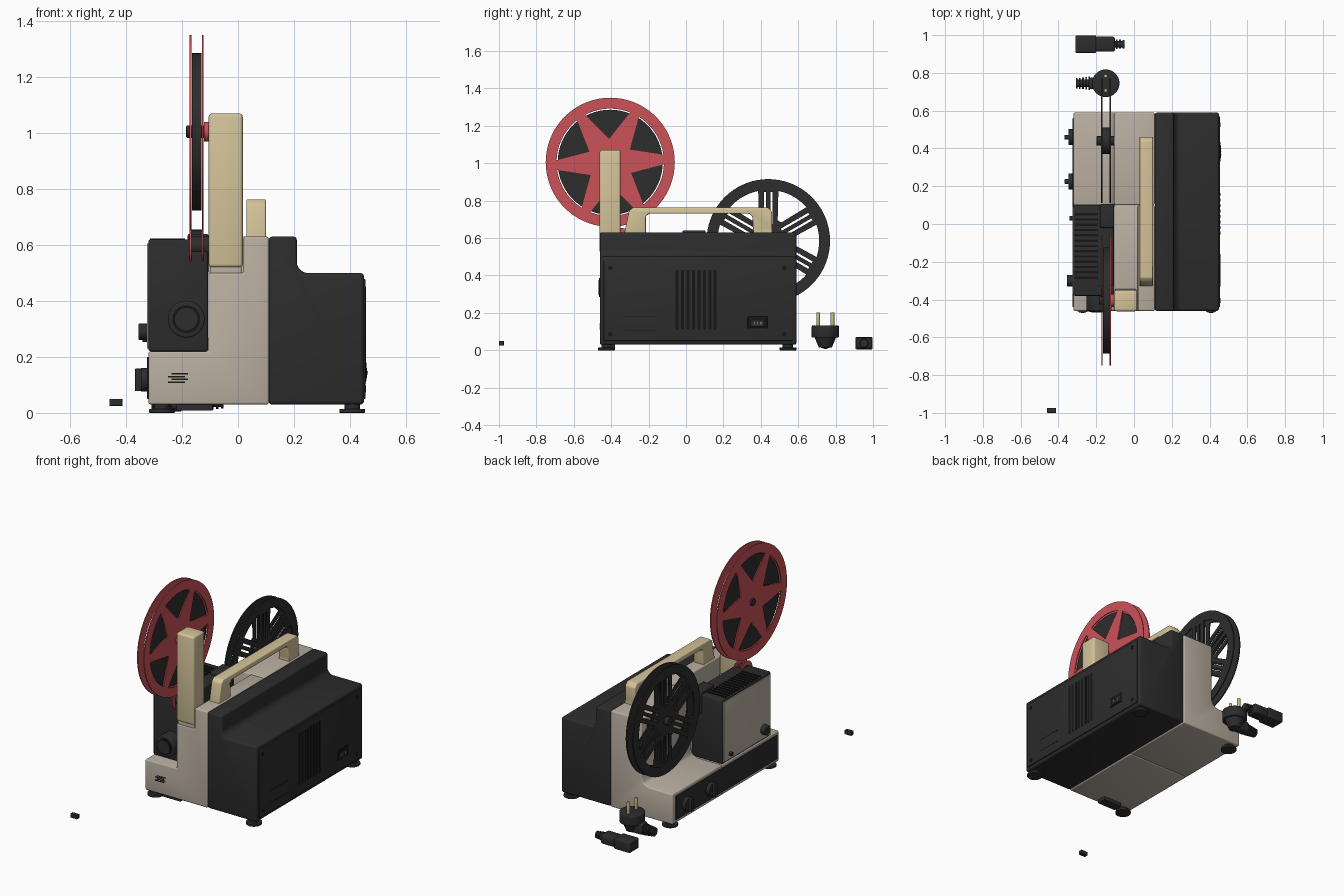
import bpy, bmesh
from math import sin, cos, pi, radians
from mathutils import Matrix, Vector

if "Cube" in bpy.data.objects:
    bpy.data.objects.remove(bpy.data.objects["Cube"])


def material(name, rgb):
    m = bpy.data.materials.new(name)
    m.use_nodes = True
    m.diffuse_color = (*rgb, 1)
    bsdf = m.node_tree.nodes["Principled BSDF"]
    bsdf.inputs["Base Color"].default_value = (*rgb, 1)
    bsdf.inputs["Roughness"].default_value = 0.6
    return m


CREAM = material("warm grey shell", (0.49, 0.43, 0.36))
TAN = material("pale tan plastic", (0.66, 0.55, 0.32))
RED = material("red plastic", (0.6, 0.085, 0.1))
BLACK = material("charcoal plastic", (0.026, 0.026, 0.027))
DEEP = material("black recess", (0.008, 0.008, 0.008))
BRASS = material("brass", (0.6, 0.48, 0.22))


def finish(name, bm, mat, bevel=0):
    """Round the sharp edges, then make a shaded object."""
    bmesh.ops.recalc_face_normals(bm, faces=bm.faces[:])
    if bevel:
        sharp = [e for e in bm.edges if e.is_manifold and e.calc_face_angle(0) > 0.6]
        bmesh.ops.bevel(bm, geom=sharp, offset=bevel, segments=3, profile=0.5,
                        affect='EDGES', clamp_overlap=True)
    me = bpy.data.meshes.new(name)
    bm.to_mesh(me)
    bm.free()
    me.materials.append(mat)
    ob = bpy.data.objects.new(name, me)
    bpy.context.collection.objects.link(ob)
    bpy.ops.object.select_all(action='DESELECT')
    ob.select_set(True)
    bpy.context.view_layer.objects.active = ob
    bpy.ops.object.shade_smooth_by_angle(angle=radians(35))
    return ob


def box(name, x, y, z, mat, bevel=0):
    bm = bmesh.new()
    size = [b - a for a, b in (x, y, z)]
    mid = [(a + b) / 2 for a, b in (x, y, z)]
    bmesh.ops.create_cube(bm, size=1, matrix=Matrix.Translation(mid) @ Matrix.Diagonal((*size, 1)))
    return finish(name, bm, mat, bevel)


def rod(name, axis, mid, r, length, mat, bevel=0, r2=None, sides=32):
    bm = bmesh.new()
    turn = Vector((0, 0, 1)).rotation_difference(Vector(axis)).to_matrix().to_4x4()
    bmesh.ops.create_cone(bm, cap_ends=True, segments=sides, radius1=r,
                          radius2=r if r2 is None else r2, depth=length,
                          matrix=Matrix.Translation(mid) @ turn)
    return finish(name, bm, mat, bevel)


def prism(name, outline, axis, lo, hi, mat, bevel=0):
    """Extrude an outline: (y, z) points along x, or (x, z) points along y."""
    bm = bmesh.new()
    place = (lambda p: (lo, *p)) if axis == 'x' else (lambda p: (p[0], lo, p[1]))
    face = bm.faces.new([bm.verts.new(place(p)) for p in outline])
    out = bmesh.ops.extrude_face_region(bm, geom=[face])
    shift = (hi - lo, 0, 0) if axis == 'x' else (0, hi - lo, 0)
    bmesh.ops.translate(bm, vec=shift, verts=[v for v in out['geom'] if isinstance(v, bmesh.types.BMVert)])
    return finish(name, bm, mat, bevel)


def polar(r, a):
    return (r * cos(a), r * sin(a))


def arc(r, a, b, n):
    return [polar(r, a + (b - a) * i / n) for i in range(n + 1)]


def flange(name, outlines, x, y, z, thick, mat):
    """Thin upright disc with holes, filled from a flat curve."""
    cu = bpy.data.curves.new(name, 'CURVE')
    cu.dimensions, cu.fill_mode, cu.extrude = '2D', 'BOTH', thick / 2
    for pts in outlines:
        sp = cu.splines.new('POLY')
        sp.points.add(len(pts) - 1)
        for p, co in zip(sp.points, pts):
            p.co = (*co, 0, 1)
        sp.use_cyclic_u = True
    ob = bpy.data.objects.new(name, cu)
    bpy.context.collection.objects.link(ob)
    ob.location, ob.rotation_euler = (x, y, z), (pi / 2, 0, pi / 2)
    bpy.ops.object.select_all(action='DESELECT')
    ob.select_set(True)
    bpy.context.view_layer.objects.active = ob
    bpy.ops.object.convert(target='MESH')
    ob = bpy.context.object
    ob.data.materials.clear()
    ob.data.materials.append(mat)


# Main shells
prism("motor_cover", [(0.11, 0.03), (0.45, 0.03), (0.45, 0.5), (0.235, 0.5), (0.21, 0.525),
                      (0.21, 0.63), (0.11, 0.63)], 'y', -0.46, 0.59, BLACK, 0.012)
prism("rear_shell", [(-0.32, 0.03), (0.11, 0.03), (0.11, 0.63), (-0.105, 0.63), (-0.105, 0.27),
                     (-0.12, 0.235), (-0.155, 0.22), (-0.32, 0.22)], 'y', 0.1, 0.59, CREAM, 0.008)
prism("front_shell", [(-0.32, 0.03), (0.11, 0.03), (0.11, 0.63), (0.02, 0.63), (0.02, 0.5),
                      (-0.105, 0.5), (-0.105, 0.22), (-0.32, 0.22)], 'y', -0.46, 0.1, CREAM, 0.008)

# Lamp house with cooling slats and side panel
box("lamp_house", (-0.32, -0.107), (-0.38, 0.1), (0.22, 0.62), BLACK, 0.008)
box("lamp_panel", (-0.326, -0.318), (-0.37, 0.09), (0.23, 0.605), CREAM, 0.002)
for i in range(13):
    y = -0.29 + i * 0.028
    box("lamp_slat", (-0.315, -0.19), (y, y + 0.012), (0.617, 0.624), DEEP)
box("film_gate", (-0.18, -0.105), (-0.02, 0.105), (0.5, 0.64), BLACK, 0.008)
rod("lens_barrel", (0, 1, 0), (-0.185, -0.41, 0.335), 0.066, 0.1, BLACK, 0.006)
rod("lens_ring", (0, 1, 0), (-0.185, -0.462, 0.335), 0.05, 0.006, DEEP)
rod("lens_glass", (0, 1, 0), (-0.185, -0.466, 0.335), 0.04, 0.004, BLACK)

# Control panel, knobs and levers
box("control_panel", (-0.325, -0.318), (-0.44, 0.56), (0.05, 0.2), BLACK, 0.002)
for y in (0.46, 0.225):
    rod("control_dial", (1, 0, 0), (-0.335, y, 0.118), 0.042, 0.025, BLACK, 0.003)
    box("dial_grip", (-0.368, -0.34), (y - 0.012, y + 0.012), (0.078, 0.158), BLACK, 0.003)
rod("focus_knob", (1, 0, 0), (-0.338, -0.3, 0.29), 0.03, 0.035, BLACK, 0.004)
rod("lamp_lever", (1, 0, 0), (-0.332, 0.03, 0.265), 0.012, 0.02, BLACK)
for i in range(4):
    z = 0.107 + i * 0.01
    box("front_vent_slit", (-0.25 + i % 2 * 0.012, -0.19 + i % 2 * 0.012), (-0.463, -0.455),
        (z, z + 0.005), DEEP)

# Carrying handle and reel arm
prism("handle", [(-0.33, 0.625), (-0.215, 0.625), (-0.215, 0.715), (-0.2, 0.73), (0.34, 0.73),
                 (0.355, 0.715), (0.36, 0.64), (0.46, 0.64), (0.46, 0.74), (0.44, 0.763),
                 (-0.285, 0.763), (-0.305, 0.745)], 'x', 0.03, 0.1, TAN, 0.006)
box("handle_rear_foot", (0.03, 0.1), (0.36, 0.46), (0.62, 0.65), TAN)
box("reel_arm", (-0.105, 0.017), (-0.462, -0.35), (0.52, 1.07), TAN, 0.012)
box("reel_arm_socket", (-0.1, 0.012), (-0.455, -0.345), (0.48, 0.53), CREAM, 0.005)

# Full supply reel
RY, RZ = -0.405, 1.005
star = [arc(0.345, 0, 2 * pi * 71 / 72, 71)]
for k in range(6):
    a = radians(60 * k + 3)
    star.append(arc(0.287, a + 0.09, a + pi / 3 - 0.09, 10) + [polar(0.125, a + pi / 6)])
for x in (-0.17, -0.126):
    flange("supply_reel_flange", star, x, RY, RZ, 0.006, RED)
rod("wound_film", (1, 0, 0), (-0.148, RY, RZ), 0.281, 0.034, BLACK, sides=64)
rod("supply_spindle", (1, 0, 0), (-0.14, RY, RZ), 0.022, 0.09, BLACK, 0.003)
rod("supply_collar", (1, 0, 0), (-0.113, RY, RZ), 0.035, 0.016, RED)

# Film guide below the supply reel
for x in (-0.17, -0.126):
    rod("guide_flange", (1, 0, 0), (x, -0.35, 0.595), 0.06, 0.006, RED)
rod("guide_roller", (1, 0, 0), (-0.14, -0.35, 0.595), 0.035, 0.07, BLACK)

# Empty take-up reel with slotted spokes
TY, TZ = 0.44, 0.585
open_wheel = [arc(0.33, 0, 2 * pi * 71 / 72, 71)]
for k in range(6):
    a = radians(60 * k + 30)
    open_wheel.append(arc(0.272, a + 0.2, a + pi / 3 - 0.2, 8)
                      + arc(0.12, a + pi / 3 - 0.43, a + 0.43, 3))
    for side in (-0.017, 0.017):
        slot = [(0.09, side - 0.006), (0.26, side - 0.006), (0.26, side + 0.006), (0.09, side + 0.006)]
        open_wheel.append([(u * cos(a) - v * sin(a), u * sin(a) + v * cos(a)) for u, v in slot])
for x in (-0.17, -0.126):
    flange("takeup_reel_flange", open_wheel, x, TY, TZ, 0.007, BLACK)
rod("takeup_hub", (1, 0, 0), (-0.148, TY, TZ), 0.07, 0.045, BLACK)
rod("takeup_spindle", (1, 0, 0), (-0.148, TY, TZ), 0.025, 0.1, BLACK, 0.003)

# Side cover plate with grille, socket and screws
box("side_plate", (0.445, 0.456), (-0.44, 0.57), (0.05, 0.478), BLACK, 0.003)
for i in range(8):
    y = -0.055 + i * 0.029
    box("side_vent_slat", (0.45, 0.458), (y, y + 0.016), (0.11, 0.43), DEEP)
box("power_socket", (0.45, 0.459), (0.33, 0.435), (0.115, 0.18), DEEP, 0.002)
box("socket_core", (0.455, 0.461), (0.35, 0.415), (0.125, 0.16), BLACK, 0.002)
for y in (0.365, 0.383, 0.401):
    box("socket_pin", (0.458, 0.464), (y - 0.002, y + 0.002), (0.138, 0.15), CREAM)
for z in (0.105, 0.18):
    box("label_groove", (0.454, 0.457), (-0.33, -0.16), (z, z + 0.004), DEEP)
for y in (-0.405, 0.525):
    for z in (0.085, 0.44):
        rod("cover_screw", (1, 0, 0), (0.456, y, z), 0.012, 0.004, DEEP, sides=16)

# Feet
for x in (-0.272, 0.408):
    for y in (-0.425, 0.545):
        rod("foot", (0, 0, 1), (x, y, 0.007), 0.046, 0.014, BLACK, 0.003)
        rod("foot_stem", (0, 0, 1), (x, y, 0.022), 0.028, 0.02, BLACK)
box("tilt_foot", (-0.22, -0.09), (-0.44, -0.38), (0.008, 0.032), BLACK, 0.003)

# Mains plug with pins and ribbed cable sleeve
rod("plug_body", (0, 0, 1), (-0.15, 0.745, 0.1), 0.073, 0.064, BLACK, 0.005)
rod("plug_base", (0, 0, 1), (-0.15, 0.745, 0.045), 0.035, 0.06, BLACK, r2=0.06)
box("plug_neck", (-0.24, -0.14), (0.715, 0.775), (0.012, 0.08), BLACK, 0.012)
for y in (0.707, 0.783):
    rod("plug_pin", (0, 0, 1), (-0.15, y, 0.165), 0.01, 0.075, BRASS, 0.003, sides=16)
rod("plug_cable", (1, 0, 0), (-0.26, 0.745, 0.042), 0.02, 0.09, BLACK)
for i in range(5):
    rod("plug_rib", (1, 0, 0), (-0.302 + i * 0.016, 0.745, 0.042), 0.027 + i * 0.002, 0.008, BLACK)

# Appliance connector
box("connector_head", (-0.31, -0.2), (0.906, 0.998), (0.005, 0.07), BLACK, 0.006)
box("connector_grip", (-0.21, -0.1), (0.912, 0.992), (0.008, 0.067), BLACK, 0.014)
rod("connector_cable", (1, 0, 0), (-0.08, 0.952, 0.038), 0.017, 0.055, BLACK)
for i in range(3):
    rod("connector_rib", (1, 0, 0), (-0.092 + i * 0.018, 0.952, 0.038), 0.026 - i * 0.002, 0.009, BLACK)

# Loose button
box("loose_button", (-0.46, -0.412), (-1.0, -0.974), (0.025, 0.05), BLACK, 0.003)
